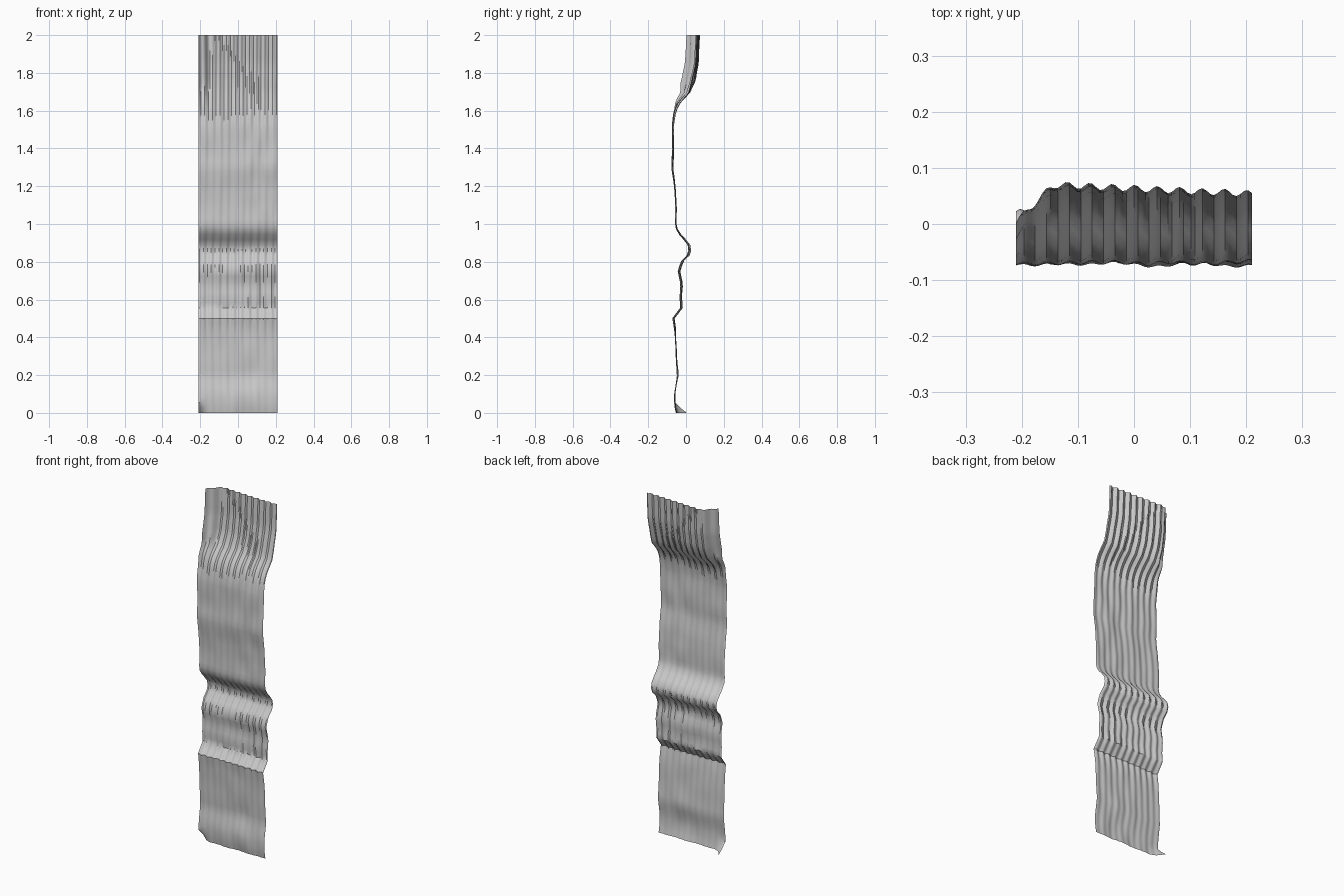
import bpy, bmesh, math, random
from mathutils import noise, Vector

if "Cube" in bpy.data.objects:
    bpy.data.objects.remove(bpy.data.objects["Cube"])

random.seed(4)
W, COLS, ROWS = 0.42, 62, 72

# Side profile of the hanging cloth: (height, depth)
profile = [(0, -.05), (.04, -.058), (.1, -.06), (.2, -.043), (.35, -.055), (.45, -.058),
           (.5, -.065), (.56, -.022), (.6, -.03), (.68, -.022), (.75, -.037), (.8, -.022),
           (.84, .018), (.88, .022), (.92, -.008), (.96, -.045), (1.0, -.054), (1.1, -.052),
           (1.2, -.06), (1.3, -.073), (1.4, -.068), (1.52, -.07), (1.6, -.058),
           (1.65, -.03), (1.69, .012), (1.75, .036), (1.85, .058), (2.0, .065)]
# Pleat strength by height
pleats = [(0, .001), (.4, .002), (.5, .005), (.65, .004), (.85, .006), (1.0, .002),
          (1.3, .002), (1.5, .003), (1.68, .008), (1.8, .006), (2.0, .006)]


def sample(table, z):
    for (z0, a), (z1, b) in zip(table, table[1:]):
        if z <= z1:
            return a + (b - a) * (z - z0) / (z1 - z0)
    return table[-1][1]


def depth(x, z):
    ripple = sample(pleats, z) * math.cos(2 * math.pi * x / 0.04 + 0.8 * math.sin(3 * z))
    wobble = 0.006 * noise.noise(Vector((x * 14, 0, z * 7)))
    y = sample(profile, z) + ripple + wobble * (1 if z < 1.8 else 0.3)
    top = min(1, max(0, (z - 1.6) / 0.15))
    y -= 0.045 * top * (x + 0.03) if x > -0.15 else top * ((-0.15 - x) * 0.4 - 0.005)
    # upper left side edge sags forward, lower left corner curls back
    edge = max(0, (-0.14 - x) / 0.07)
    y -= top * edge * 0.042
    y += max(0, 1 - z / 0.05) * edge ** 2 * 0.055
    return y


# Rippled cloth sheet
bm = bmesh.new()
grid = []
for r in range(ROWS + 1):
    z = 2 * r / ROWS
    row = []
    for c in range(COLS + 1):
        x = -W / 2 + W * c / COLS
        row.append(bm.verts.new((x, depth(x, z), z)))
    grid.append(row)
for a, b in zip(grid, grid[1:]):
    for c in range(COLS):
        bm.faces.new((a[c], a[c + 1], b[c + 1], b[c]))
mesh = bpy.data.meshes.new("curtain")
bm.to_mesh(mesh)
bm.free()
curtain = bpy.data.objects.new("curtain", mesh)
bpy.context.collection.objects.link(curtain)
bpy.context.view_layer.objects.active = curtain
curtain.select_set(True)
bpy.ops.object.shade_smooth_by_angle(angle=math.radians(35))
